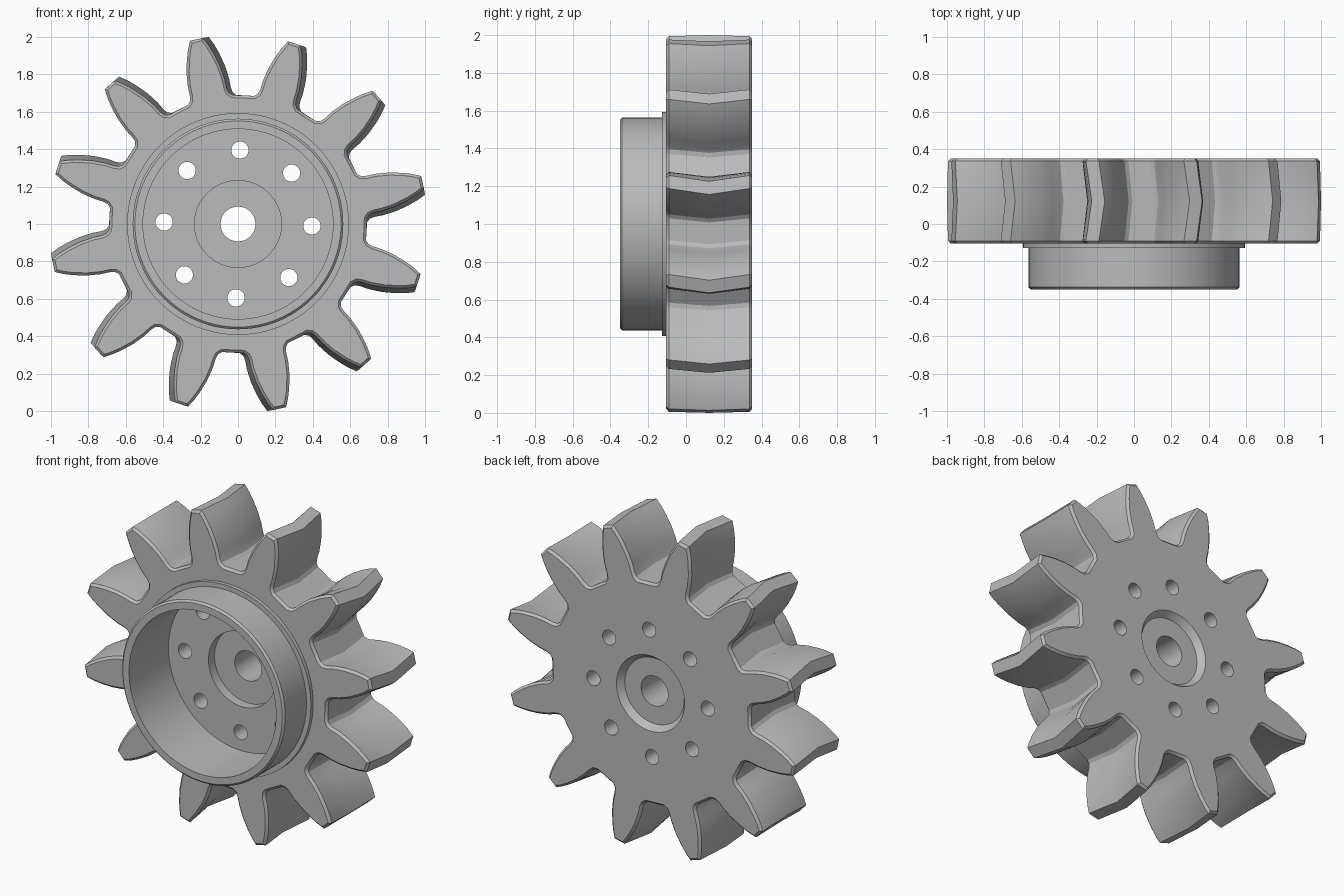
import bpy
import bmesh
from math import cos, sin, radians, pi
from mathutils import Vector

cube = bpy.data.objects.get("Cube")
if cube:
    bpy.data.objects.remove(cube, do_unlink=True)

grey = bpy.data.materials.new("machined_grey")
grey.use_nodes = True
colour = (0.5, 0.5, 0.5, 1)
grey.diffuse_color = colour
grey.node_tree.nodes["Principled BSDF"].inputs["Base Color"].default_value = colour

AXIS_Z = 1.0
FRONT, BACK = -0.105, 0.35
MIDDLE = (FRONT + BACK) / 2


def make_object(name, bm):
    bmesh.ops.recalc_face_normals(bm, faces=bm.faces)
    mesh = bpy.data.meshes.new(name)
    bm.to_mesh(mesh)
    bm.free()
    mesh.materials.append(grey)
    obj = bpy.data.objects.new(name, mesh)
    bpy.context.collection.objects.link(obj)
    return obj


def bridge(bm, a, b):
    n = len(a)
    for i in range(n):
        bm.faces.new((a[i], a[(i + 1) % n], b[(i + 1) % n], b[i]))


def lathe(name, profile, segments=96, centre=(0, AXIS_Z), closed=False):
    """Turn (radius, y) points around an axis parallel to y."""
    bm = bmesh.new()
    rings = []
    for r, y in profile:
        angles = [2 * pi * i / segments for i in range(segments)]
        rings.append([bm.verts.new((centre[0] + r * cos(a), y, centre[1] + r * sin(a)))
                      for a in angles])
    for a, b in zip(rings, rings[1:]):
        bridge(bm, a, b)
    if closed:
        bridge(bm, rings[-1], rings[0])
    else:
        bm.faces.new(rings[0])
        bm.faces.new(rings[-1])
    return make_object(name, bm)


# Tooth outline: radius and half angle in degrees, tip to root
TEETH = 12
FLANK = [(1.012, 2.0), (0.97, 3.3), (0.92, 4.6), (0.85, 6.2), (0.78, 7.4),
         (0.73, 7.9), (0.705, 8.6), (0.69, 10.2)]
tooth = [(r, -a) for r, a in reversed(FLANK)] + FLANK


def outline(turn, inset=0.0):
    pts = []
    for k in range(TEETH):
        for r, a in tooth:
            t = radians(a + turn + k * 360 / TEETH)
            pts.append(Vector((r * cos(t), r * sin(t))))
    result = []
    for i, p in enumerate(pts):
        before = (p - pts[i - 1]).normalized()
        after = (pts[(i + 1) % len(pts)] - p).normalized()
        n = Vector((-before.y - after.y, before.x + after.x)).normalized()
        spread = max(0.6, n.dot(Vector((-after.y, after.x))))
        result.append(p + n * inset / spread)
    return result


# Toothed wheel with V-shaped teeth and chamfered faces
CHAMFER = 0.014
END_TURN, MID_TURN = 12.7, 10.9
bm = bmesh.new()
rings = []
for y, turn, inset in ((FRONT, END_TURN, CHAMFER), (FRONT + CHAMFER, END_TURN, 0),
                       (MIDDLE, MID_TURN, 0),
                       (BACK - CHAMFER, END_TURN, 0), (BACK, END_TURN, CHAMFER)):
    rings.append([bm.verts.new((p.x, y, p.y + AXIS_Z)) for p in outline(turn, inset)])
for a, b in zip(rings, rings[1:]):
    bridge(bm, a, b)
bm.faces.new(rings[0])
bm.faces.new(rings[-1])
gear = make_object("gear_wheel", bm)

# Cup, recesses and bore cut through the wheel
CUP_R, RECESS_R, BORE_R = 0.508, 0.232, 0.093
CUP_FLOOR, WEB_FRONT, WEB_BACK = 0.04, 0.10, 0.31
cutters = [lathe("centre_cutter", [
    (CUP_R, FRONT - 0.1), (CUP_R, CUP_FLOOR), (RECESS_R, CUP_FLOOR),
    (RECESS_R, WEB_FRONT), (BORE_R, WEB_FRONT), (BORE_R, WEB_BACK),
    (0.205, WEB_BACK), (0.235, BACK), (0.235, BACK + 0.1)])]

# Ring of bolt holes
for k in range(8):
    a = radians(45 * k - 1.5)
    centre = (0.395 * cos(a), AXIS_Z + 0.395 * sin(a))
    cutters.append(lathe("bolt_hole_cutter", [(0.046, -0.05), (0.046, BACK + 0.1)], 32, centre))

bpy.context.view_layer.objects.active = gear
for cutter in cutters:
    cutter.hide_render = True
    mod = gear.modifiers.new("cut", "BOOLEAN")
    mod.operation = "DIFFERENCE"
    mod.solver = "EXACT"
    mod.object = cutter
    bpy.ops.object.modifier_apply(modifier=mod.name)
    bpy.data.objects.remove(cutter, do_unlink=True)

# Front hub: low collar step and hollow rim
hub = lathe("hub_rim", [
    (CUP_R, FRONT), (0.593, FRONT), (0.593, -0.128), (0.563, -0.128),
    (0.563, -0.338), (0.551, -0.35), (CUP_R, -0.35)], closed=True)

# Smooth curved surfaces, keep edges sharp
for obj in (gear, hub):
    bpy.ops.object.select_all(action="DESELECT")
    obj.select_set(True)
    bpy.context.view_layer.objects.active = obj
    bpy.ops.object.shade_smooth_by_angle(angle=radians(30))
